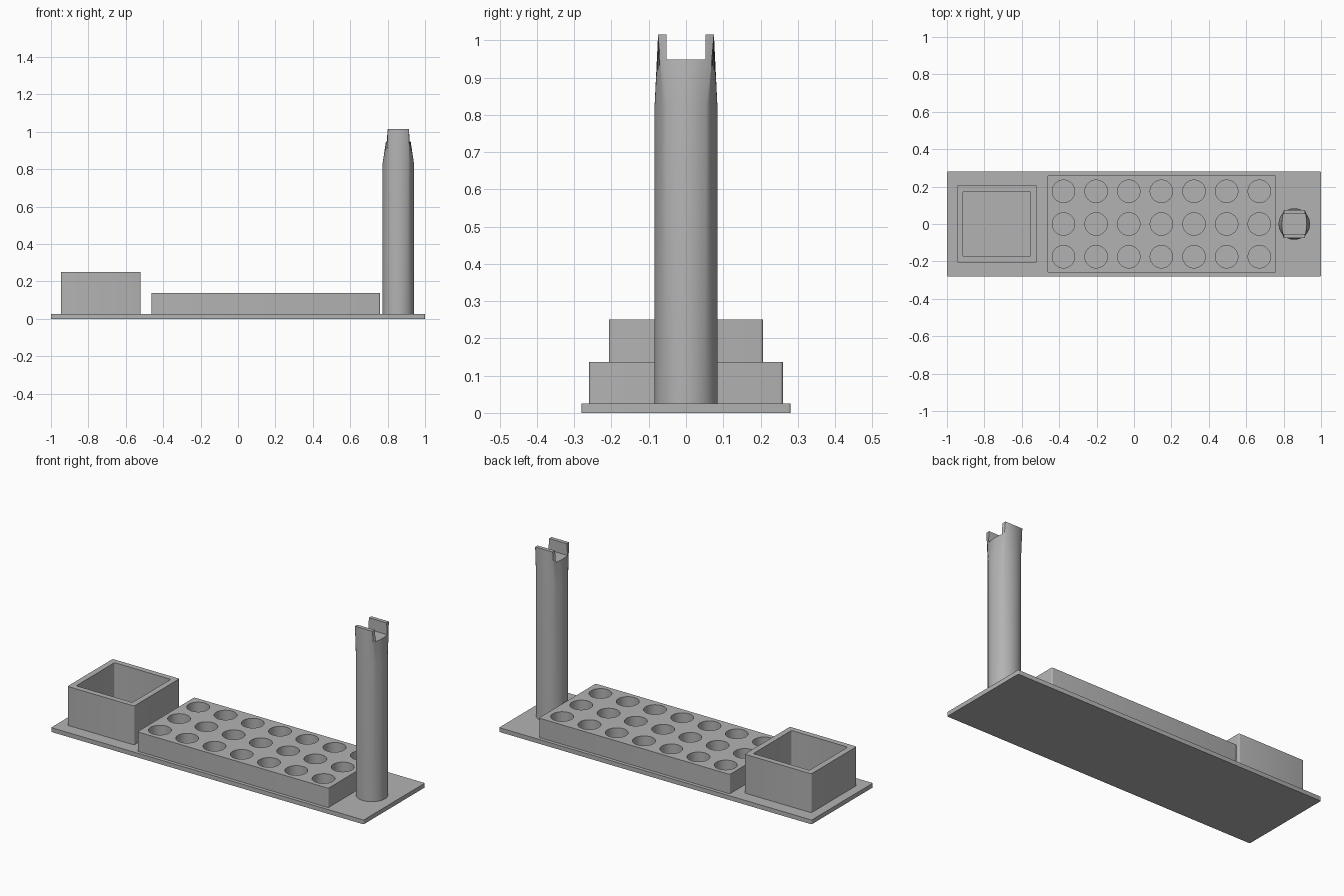
import bpy, bmesh, math

cube = bpy.data.objects.get("Cube")
if cube:
    bpy.data.objects.remove(cube, do_unlink=True)

grey = bpy.data.materials.new("matte_grey")
grey.use_nodes = True
colour = (0.45, 0.45, 0.45, 1)
grey.diffuse_color = colour
grey.node_tree.nodes["Principled BSDF"].inputs["Base Color"].default_value = colour


def finish(bm, name):
    bmesh.ops.recalc_face_normals(bm, faces=bm.faces)
    mesh = bpy.data.meshes.new(name)
    bm.to_mesh(mesh)
    bm.free()
    mesh.materials.append(grey)
    obj = bpy.data.objects.new(name, mesh)
    bpy.context.collection.objects.link(obj)
    return obj


def block(name, x, y, z, corner=0.008):
    """Box between the (low, high) pairs, with rounded upright edges."""
    bm = bmesh.new()
    bmesh.ops.create_cube(bm, size=1)
    for v in bm.verts:
        v.co = [(lo + hi) / 2 + c * (hi - lo) for c, (lo, hi) in zip(v.co, (x, y, z))]
    if corner:
        upright = [e for e in bm.edges if abs(e.verts[0].co.z - e.verts[1].co.z) > 1e-4]
        bmesh.ops.bevel(bm, geom=upright, offset=corner, segments=4, profile=0.5, affect='EDGES')
    return finish(bm, name)


def cut(obj, cutter):
    mod = obj.modifiers.new("cut", 'BOOLEAN')
    mod.operation = 'DIFFERENCE'
    mod.solver = 'EXACT'
    mod.object = cutter
    bpy.context.view_layer.objects.active = obj
    bpy.ops.object.modifier_apply(modifier=mod.name)
    bpy.data.objects.remove(cutter, do_unlink=True)


FLOOR = 0.025

# Base plate
base = block("base_plate", (-1, 1), (-0.28, 0.28), (0, FLOOR), 0.005)

# Open square bin
bin_box = block("open_bin", (-0.947, -0.52), (-0.207, 0.207), (FLOOR, 0.25))
cut(bin_box, block("bin_cutter", (-0.913, -0.553), (-0.175, 0.175), (0.03, 0.4)))

# Tray with three rows of seven round wells
tray = block("well_tray", (-0.462, 0.76), (-0.26, 0.26), (FLOOR, 0.137))
wells = bmesh.new()
for col in range(7):
    for row in (-1, 0, 1):
        made = bmesh.ops.create_cone(wells, cap_ends=True, segments=48,
                                     radius1=0.06, radius2=0.06, depth=0.2)
        bmesh.ops.translate(wells, verts=made["verts"],
                            vec=(-0.377 + col * 0.1745, row * 0.175, 0.13))
cut(tray, finish(wells, "well_cutter"))

# Round post that blends into a rectangular top
SIDES, RADIUS, POST_X = 64, 0.084, 0.857
HALF_X, HALF_Y, SHOULDER, TOP = 0.056, 0.075, 0.83, 1.015


def square_point(t):
    """Point on a unit square, t running once round from the +x, -y corner."""
    side, f = divmod(t * 4, 1)
    u = 2 * f - 1
    return [(1, u), (-u, 1), (-1, -u), (u, -1)][int(side)]


bm = bmesh.new()
rings = []
for z, square in ((FLOOR, False), (SHOULDER, False), (TOP, True)):
    ring = []
    for i in range(SIDES):
        if square:
            sx, sy = square_point(i / SIDES)
            px, py = sx * HALF_X, sy * HALF_Y
        else:
            a = 2 * math.pi * i / SIDES - math.pi / 4
            px, py = RADIUS * math.cos(a), RADIUS * math.sin(a)
        ring.append(bm.verts.new((POST_X + px, py, z)))
    rings.append(ring)
for low, high in zip(rings, rings[1:]):
    for i in range(SIDES):
        j = (i + 1) % SIDES
        bm.faces.new((low[i], low[j], high[j], high[i]))
bm.faces.new(rings[0])
bm.faces.new(rings[-1])
post = finish(bm, "forked_post")

# Slot across the top of the post leaves two prongs
cut(post, block("slot_cutter", (0.7, 1.02), (-0.053, 0.053), (0.948, 1.1), 0))

# Smooth shading with crisp edges
bpy.ops.object.select_all(action='DESELECT')
for obj in (base, bin_box, tray, post):
    obj.select_set(True)
bpy.context.view_layer.objects.active = post
bpy.ops.object.shade_smooth_by_angle(angle=math.radians(30))
